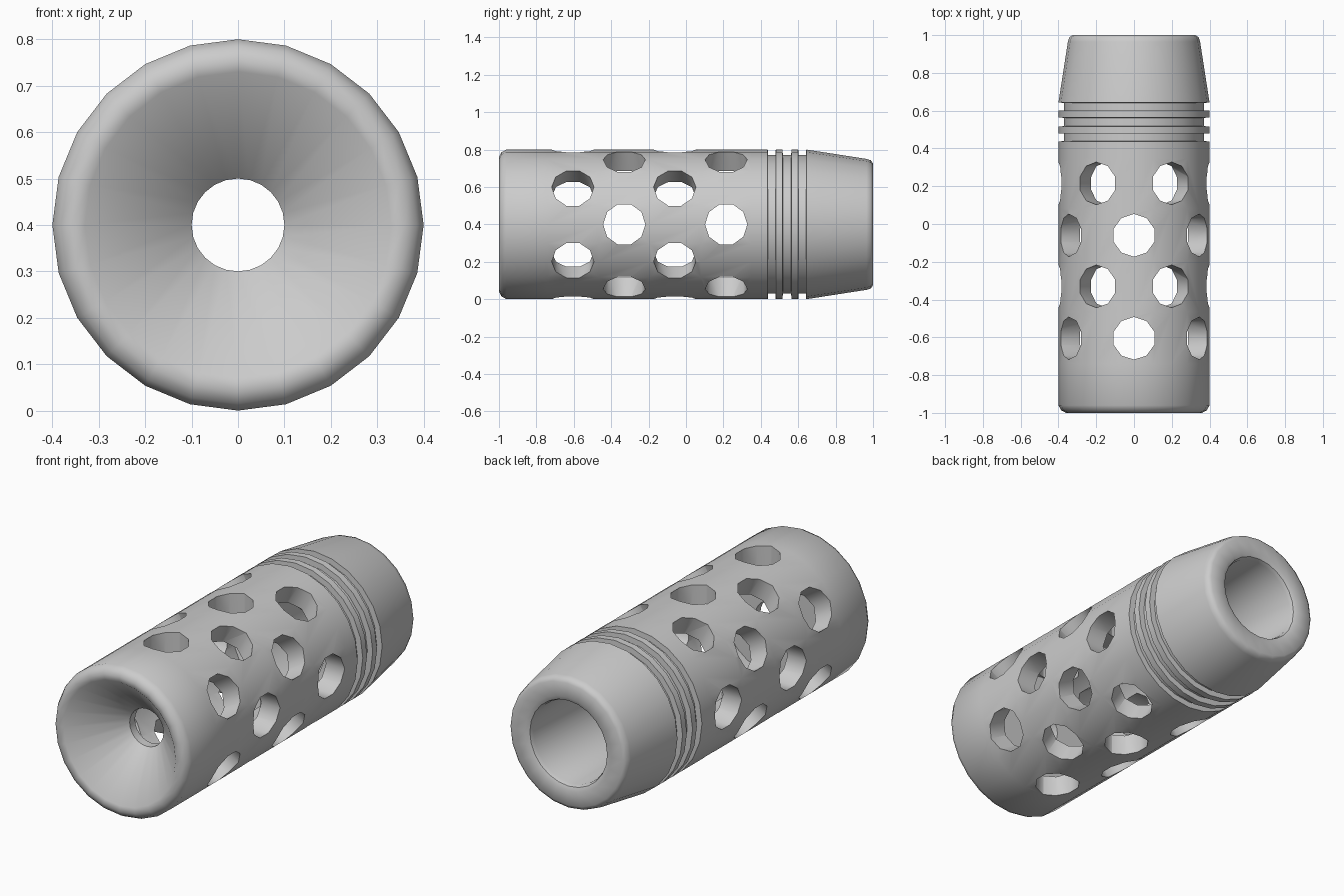
import bpy, bmesh, math
from mathutils import Matrix, Vector

if "Cube" in bpy.data.objects:
    bpy.data.objects.remove(bpy.data.objects["Cube"])

SIDES = 24
CZ = 0.4


def lathe(name, profile):
    """Revolve a closed (radius, y) loop about the barrel axis."""
    bm = bmesh.new()
    rings = []
    for i in range(SIDES):
        a = 2 * math.pi * i / SIDES
        rings.append([bm.verts.new((r * math.cos(a), y, CZ + r * math.sin(a))) for r, y in profile])
    n = len(profile)
    for i in range(SIDES):
        p, q = rings[i], rings[(i + 1) % SIDES]
        for j in range(n):
            k = (j + 1) % n
            bm.faces.new((p[j], p[k], q[k], q[j]))
    bmesh.ops.recalc_face_normals(bm, faces=bm.faces)
    me = bpy.data.meshes.new(name)
    bm.to_mesh(me)
    bm.free()
    ob = bpy.data.objects.new(name, me)
    bpy.context.collection.objects.link(ob)
    return ob


# Outer skin front to back, then the bore back to front
outer = [(0.33, -0.997), (0.36, -1.0), (0.385, -0.987), (0.4, -0.96), (0.4, -0.74),
         (0.4, -0.465), (0.4, -0.195), (0.4, 0.08), (0.4, 0.35), (0.4, 0.437)]
grooves = []
for y0, y1 in ((0.437, 0.48), (0.516, 0.564), (0.60, 0.643)):
    grooves += [(0.37, y0 + 0.002), (0.37, y1 - 0.002), (0.4, y1), ]
    if y1 < 0.62:
        grooves.append((0.4, y1 + 0.036))
tail = [(0.35, 0.965), (0.343, 0.988), (0.325, 1.0), (0.25, 1.0), (0.228, 0.99), (0.22, 0.97)]
bore = [(0.22, 0.41), (0.29, 0.37), (0.29, 0.08), (0.29, -0.195), (0.29, -0.465), (0.29, -0.725),
        (0.10, -0.725), (0.10, -0.77)]
body = lathe("vented_barrel_tip", outer + grooves + tail + bore)

# Radial vent cutters: four staggered rows of six
bm = bmesh.new()
for row, y in enumerate((-0.605, -0.33, -0.06, 0.215)):
    for k in range(6):
        a = math.radians(60 * k + (30 if row % 2 == 0 else 0))
        d = Vector((math.cos(a), 0, math.sin(a)))
        t = Vector((-math.sin(a), 0, math.cos(a)))
        rot = Matrix((Vector((0, 1, 0)), t, d)).transposed()
        if rot.determinant() < 0:
            rot = Matrix((t, Vector((0, 1, 0)), d)).transposed()
        m = Matrix.Translation(d * 0.36 + Vector((0, y, CZ))) @ rot.to_4x4() @ Matrix.Rotation(math.radians(18), 4, 'Z')
        bmesh.ops.create_cone(bm, cap_ends=True, segments=10, radius1=0.113, radius2=0.113,
                              depth=0.28, matrix=m)
bmesh.ops.recalc_face_normals(bm, faces=bm.faces)
me = bpy.data.meshes.new("vent_cutter")
bm.to_mesh(me)
bm.free()
cutter = bpy.data.objects.new("vent_cutter", me)
bpy.context.collection.objects.link(cutter)
cutter.hide_render = True

# Cut the vents
mod = body.modifiers.new("vents", 'BOOLEAN')
mod.operation = 'DIFFERENCE'
mod.solver = 'EXACT'
mod.object = cutter
bpy.context.view_layer.objects.active = body
body.select_set(True)
bpy.ops.object.modifier_apply(modifier=mod.name)
bpy.data.objects.remove(cutter)
bpy.ops.object.shade_smooth_by_angle(angle=math.radians(40))
